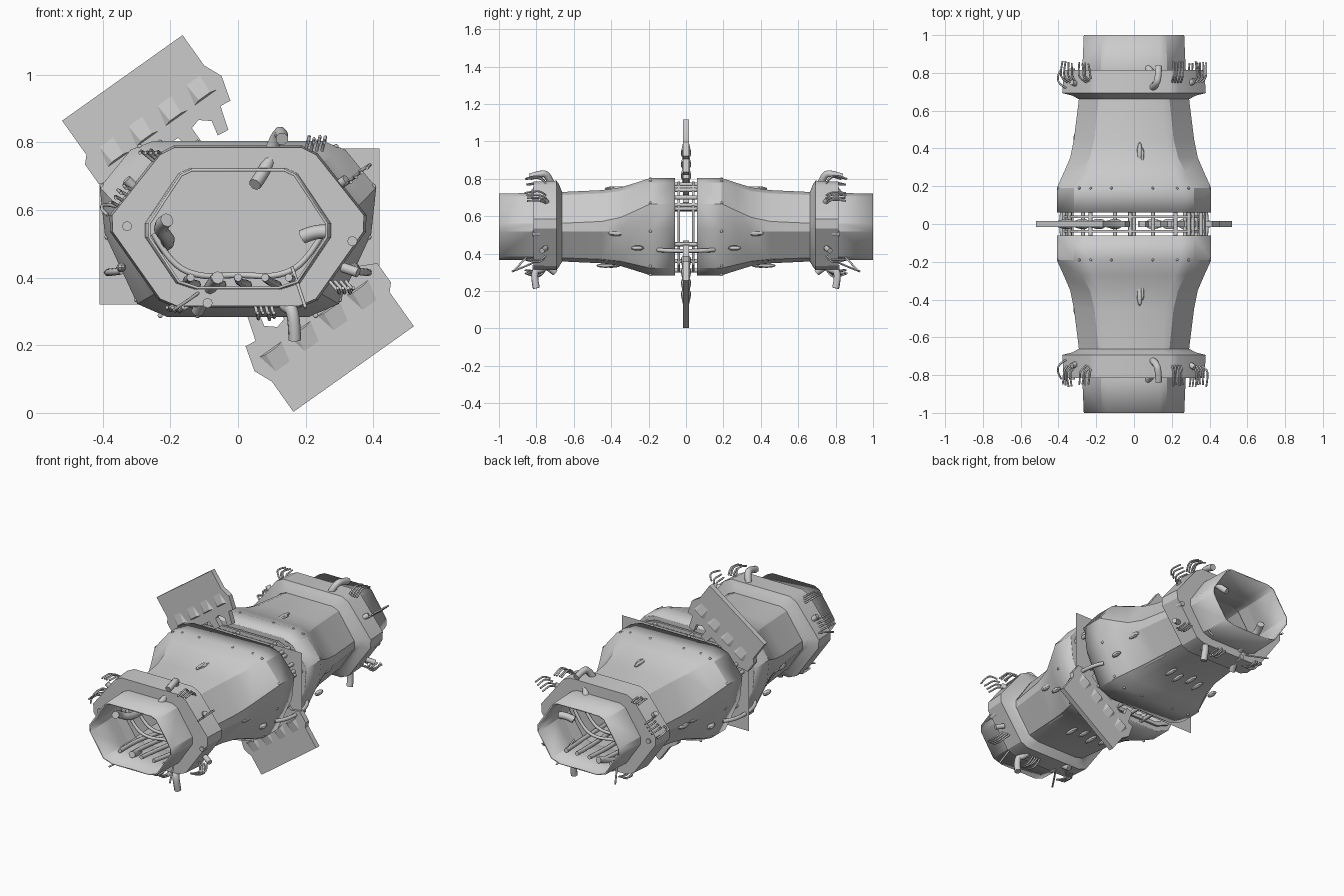
import bpy, bmesh, math, random
from mathutils import Vector

if "Cube" in bpy.data.objects:
    bpy.data.objects.remove(bpy.data.objects["Cube"])
random.seed(4)

# Half cross-sections (x, z), top to bottom
TUBE = [(.135, .718), (.168, .703), (.262, .56), (.262, .52), (.175, .388), (.12, .37)]
WIDE = [(.25, .80), (.315, .775), (.405, .665), (.39, .53), (.295, .325), (.21, .288)]
COLLAR = [(.19, .79), (.235, .768), (.38, .585), (.378, .535), (.235, .333), (.185, .312)]
CZ = .545


def scale(sec, fx, fz=None):
    return [(x * fx, CZ + (z - CZ) * (fz or fx)) for x, z in sec]


def mix(a, b, t):
    return [(p[0] + (q[0] - p[0]) * t, p[1] + (q[1] - p[1]) * t) for p, q in zip(a, b)]


def finish(bm, name):
    bmesh.ops.recalc_face_normals(bm, faces=bm.faces)
    me = bpy.data.meshes.new(name)
    bm.to_mesh(me)
    bm.free()
    ob = bpy.data.objects.new(name, me)
    bpy.context.collection.objects.link(ob)
    return ob


def loft(name, rings, closed=False, wall=0):
    bm = bmesh.new()
    loops = []
    for y, sec in rings:
        pts = sec + [(-x, z) for x, z in reversed(sec)]
        loops.append([bm.verts.new((x, y, z)) for x, z in pts])
    pairs = list(zip(loops, loops[1:])) + ([(loops[-1], loops[0])] if closed else [])
    for a, b in pairs:
        n = len(a)
        for i in range(n):
            bm.faces.new((a[i], a[(i + 1) % n], b[(i + 1) % n], b[i]))
    ob = finish(bm, name)
    if wall:
        m = ob.modifiers.new("wall", 'SOLIDIFY')
        m.thickness, m.offset = wall, 0
    return ob


def pipes(name, paths, r, s=1):
    cu = bpy.data.curves.new(name, 'CURVE')
    cu.dimensions = '3D'
    cu.bevel_depth, cu.bevel_resolution, cu.resolution_u = r, 2, 5
    cu.use_fill_caps = True
    for path in paths:
        sp = cu.splines.new('NURBS')
        sp.points.add(len(path) - 1)
        for p, (x, y, z) in zip(sp.points, path):
            p.co = (x, y * s, z, 1)
        sp.order_u = min(3, len(path))
        sp.use_endpoint_u = True
    ob = bpy.data.objects.new(name, cu)
    bpy.context.collection.objects.link(ob)
    return ob


def blobs(name, items):
    """Flattened ellipsoids: (centre, radii)"""
    bm = bmesh.new()
    for c, r in items:
        new = bmesh.ops.create_uvsphere(bm, u_segments=10, v_segments=6, radius=1)['verts']
        for v in new:
            v.co = Vector(c) + Vector((v.co.x * r[0], v.co.y * r[1], v.co.z * r[2]))
    return finish(bm, name)


for s, side in ((-1, "front"), (1, "back")):
    small = scale(TUBE, 1.16, 1.06)
    # tunnel shell: wide mouth at the middle, narrow tube at the end
    rings = [(.06, WIDE), (.19, WIDE), (.27, mix(WIDE, small, .36)), (.35, mix(WIDE, small, .7)),
             (.45, mix(WIDE, small, .9)), (.68, scale(TUBE, 1.09, 1.04)), (.82, scale(TUBE, 1.03, 1.01)), (1, TUBE)]
    loft(side + "_tunnel_shell", [(y * s, q) for y, q in rings], wall=.008)
    # raised collar near the end, with a thin lip behind it
    inner = scale(TUBE, 1.04, 1.0)
    rings = [(.69, inner), (.663, scale(TUBE, 1.13, 1.08)), (.68, scale(COLLAR, .86, .93)),
             (.693, COLLAR), (.815, scale(COLLAR, .98)), (.815, inner)]
    loft(side + "_collar", [(y * s, q) for y, q in rings], closed=True)
    # flanges facing the middle gap
    rings = [(.06, WIDE), (.06, scale(WIDE, .86)), (.075, scale(WIDE, .86)), (.075, WIDE)]
    loft(side + "_mouth_flange", [(y * s, q) for y, q in rings], closed=True)
    rings = [(.032, scale(WIDE, .94)), (.032, scale(WIDE, .86)), (.045, scale(WIDE, .86)), (.045, scale(WIDE, .94))]
    loft(side + "_gate_rail", [(y * s, q) for y, q in rings], closed=True)

    # rivets around the wide mouth
    spots = [(x, z) for x in (-.23, -.12, .1, .23) for z in (.80, .288)]
    spots += [(k * x, z) for k in (-1, 1) for x, z in ((.29, .787), (.4, .67), (.387, .52), (.3, .335))]
    blobs(side + "_rivets", [((x, .19 * s, z), (.008, .008, .008)) for x, z in spots])

    # pinched dents and claw-shaped vents on the skin
    vents = [((.03, .38 * s, .748), (.014, .055, .012)), ((.045, .36 * s, .748), (.01, .045, .012))]
    vents += [((k * .315, .37 * s, .51), (.015, .05, .016)) for k in (-1, 1)]
    vents += [((k * .345, .26 * s, .43), (.015, .035, .014)) for k in (-1, 1)]
    vents += [((-.12 + i * .07, (.4 + .03 * (i % 2)) * s, .336), (.012, .05, .012)) for i in range(4)]
    vents += [((-.30, .45 * s, .5), (.02, .05, .02))]
    blobs(side + "_skin_vents", vents)

    # broken pipes sticking out of the collar
    pipes(side + "_collar_pipes", [
        [(.095, .72, .77), (.12, .74, .83), (.13, .79, .825), (.13, .835, .81)],
        [(.05, .86, .675), (.07, .83, .70), (.10, .79, .76)],
        [(.12, .73, .35), (.14, .77, .31), (.165, .82, .31), (.168, .80, .215)],
        [(-.06, .9, .40), (-.08, .8, .38), (-.12, .7, .30)],
    ], .019, s)
    pipes(side + "_collar_stubs", [
        [(-.328, .78, .552), (-.328, .822, .552)], [(.338, .78, .508), (.338, .822, .508)],
        [(-.09, .78, .325), (-.09, .822, .325)], [(.29, .74, .67), (.32, .76, .69)],
        [(.31, .75, .43), (.355, .77, .415)], [(-.30, .74, .66), (-.33, .75, .69)],
    ], .015, s)
    # bundles of thin loose wires
    wires = []
    for bx, bz, dx, dz in ((-.25, .745, -.05, .04), (-.35, .61, -.035, .02), (.20, .775, .01, .04),
                           (.31, .67, .03, .02), (.27, .39, .03, -.035), (-.17, .33, -.05, -.03), (.05, .32, .01, -.04)):
        for i in range(4):
            x, z = bx + i * .016, bz + (i * .014 if abs(bx) > .3 else 0)
            e = random.uniform(.6, 1.1)
            wires.append([(x, .75, z), (x + dx * e, .77, z + dz * e), (x + dx * e, .82, z + dz * e),
                          (x + dx * .8, .83 + .03 * e, z + dz * .6)])
    wires += [[(-.36, .72, .61), (-.40, .74, .62), (-.405, .79, .60), (-.385, .82, .585)],
              [(-.11, .80, .36), (-.15, .86, .33), (-.19, .93, .305)], [(.16, .81, .43), (.18, .86, .37), (.2, .92, .31)]]
    pipes(side + "_loose_wires", wires, .005, s)

    # inner pipework running along the tunnel walls
    pipes(side + "_inner_side_pipes", [
        [(-.21, .84, .57), (-.24, .78, .55), (-.2, .72, .51), (-.225, .55, .49), (-.27, .2, .47)],
        [(.27, .79, .535), (.23, .78, .54), (.19, .77, .52)],
    ], .021, s)
    pipes(side + "_inner_floor_pipes", [
        [(x, .9, .40), (x * 1.2, .7, .385), (x + .04, .5, .38), (x * 1.5, .3, .36), (x * 1.6, .1, .33)]
        for x in (-.14, -.07, .0, .08, .15)], .012, s)
    pipes(side + "_inner_hoops", [
        [(-.25, y, .53), (-.2, y, .44), (-.11, y, .40), (0, y - .03, .41), (.11, y, .40), (.2, y, .44), (.25, y, .53)]
        for y in (.45, .6, .68)], .009, s)

# rods bridging the gap between the two halves
rods = [(-.37, .66), (-.355, .635), (-.34, .70), (-.23, .77), (-.02, .77), (.22, .77), (.29, .755), (.31, .74),
        (.365, .66), (.355, .70), (.37, .64), (.33, .45), (-.33, .45), (.27, .36), (-.27, .36),
        (.1, .31), (-.1, .31), (0, .31)]
pipes("gap_rods", [[(x, -.075, z), (x, .075, z)] for x, z in rods], .011)
pipes("gap_side_pipes", [[(k * .345, -.15, .42), (k * .385, -.1, .415), (k * .385, .1, .415), (k * .345, .15, .42)]
                         for k in (-1, 1)], .011)

# thin screen closing the tunnel at the middle
bm = bmesh.new()
bm.faces.new([bm.verts.new((x, 0, z)) for x, z in ((-.41, .32), (.418, .32), (.418, .782), (-.41, .782))])
finish(bm, "centre_screen")

# toothed sliding gates, tilted, one up-left and the same turned half way round
U, V, P = Vector((.815, .579)), Vector((.579, -.815)), Vector((-.52, .864))
OUT = [(0, 0), (.437, 0), (.437, .11), (.461, .165), (.44, .24), (.407, .236), (.385, .307), (.35, .302),
       (.36, .257), (.33, .232), (.30, .24)]
for u in (.30, .19, .08):
    OUT += [(u, .29), (u - .04, .29), (u - .05, .24)]
    if u > .1:
        OUT.append((u - .11, .24))
OUT += [(-.02, .215), (-.02, .145), (0, .124)]


def gate_point(u, v, y, turn):
    p = P + U * u + V * v
    return (-p.x, y, 1.12 - p.y) if turn else (p.x, y, p.y)


for turn, name in ((False, "upper_gate"), (True, "lower_gate")):
    bm = bmesh.new()
    f = bm.faces.new([bm.verts.new(gate_point(u, v, -.015, turn)) for u, v in OUT])
    ext = bmesh.ops.extrude_face_region(bm, geom=[f])['geom']
    bmesh.ops.translate(bm, vec=(0, .03, 0), verts=[g for g in ext if isinstance(g, bmesh.types.BMVert)])
    finish(bm, name)
    # ramped ribs and small slots on both faces
    bm = bmesh.new()
    for k in (-1, 1):
        for u in (.07, .175, .28, .385):
            base = [(u - .025, .125), (u + .025, .125), (u + .04, .19), (u - .04, .19)]
            b = [bm.verts.new(gate_point(x, v, .0145 * k, turn)) for x, v in base]
            t = [bm.verts.new(gate_point(u + d, .185, .026 * k, turn)) for d in (.02, -.02)]
            for q in ((b[0], b[1], t[0], t[1]), (b[1], b[2], t[0]), (b[2], b[3], t[1], t[0]), (b[3], b[0], t[1])):
                bm.faces.new(q)
            bm.faces.new([bm.verts.new(gate_point(x, v, .0165 * k, turn)) for x, v in
                          ((u - .018, .085), (u + .018, .085), (u + .018, .09), (u - .018, .09))])
    finish(bm, name + "_ribs")

# smooth shading with crisp edges
bpy.ops.object.select_all(action='DESELECT')
for ob in bpy.data.objects:
    if ob.type == 'MESH':
        ob.select_set(True)
        bpy.context.view_layer.objects.active = ob
bpy.ops.object.shade_smooth_by_angle(angle=math.radians(28))
